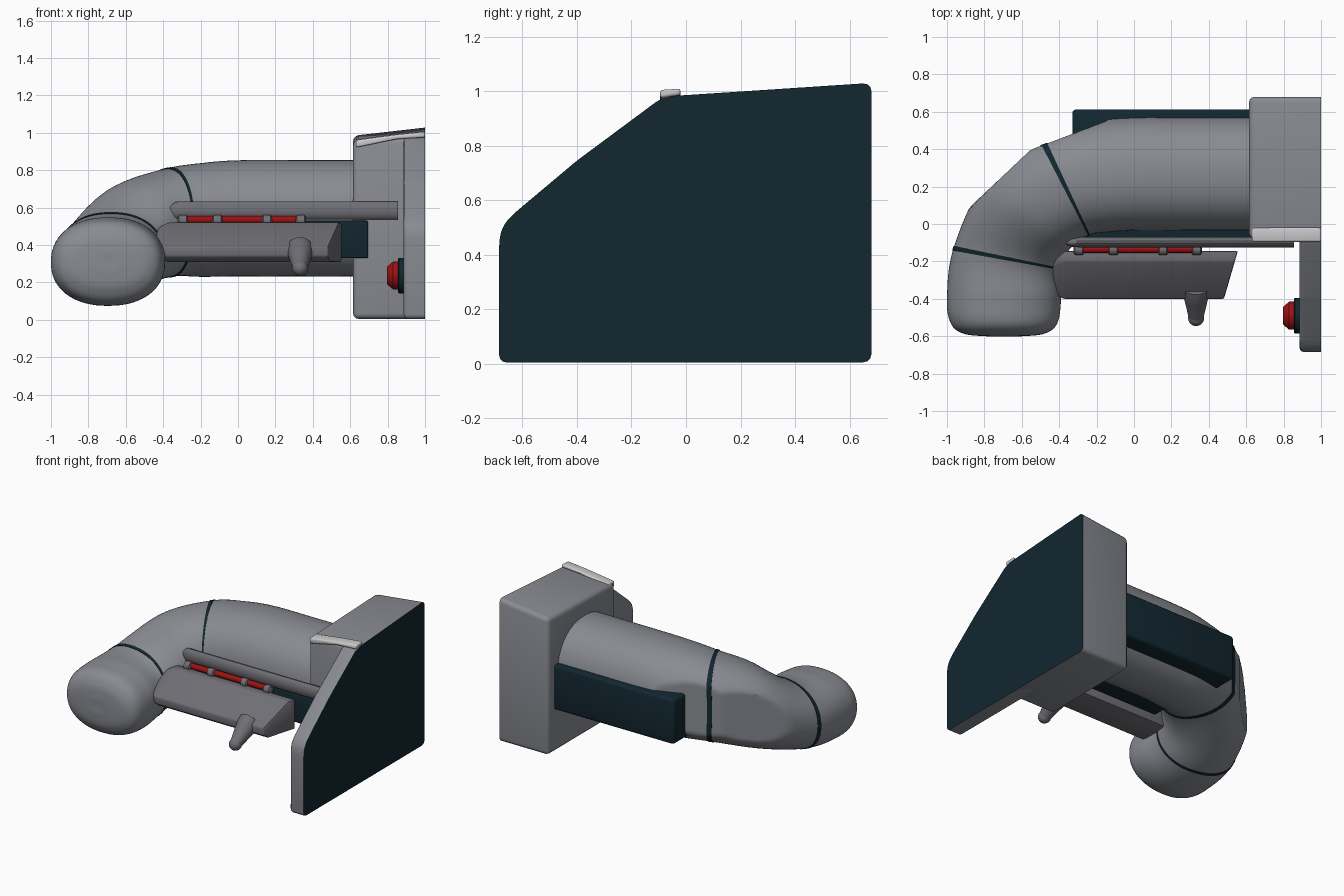
import bpy, bmesh, math
from mathutils import Vector

if "Cube" in bpy.data.objects:
    bpy.data.objects.remove(bpy.data.objects["Cube"])


def material(name, rgb):
    m = bpy.data.materials.new(name)
    m.diffuse_color = (*rgb, 1)
    m.use_nodes = True
    m.node_tree.nodes["Principled BSDF"].inputs["Base Color"].default_value = m.diffuse_color
    return m


GREY = material("shell_grey", (0.25, 0.26, 0.29))
STEEL = material("tray_grey", (0.155, 0.155, 0.175))
DARK = material("dark_blue", (0.006, 0.02, 0.03))
RED = material("red", (0.33, 0.006, 0.006))
LIGHT = material("light_grey", (0.6, 0.6, 0.61))


def make(name, verts, faces, mats, bevel=0, seg=3, keep_x=None):
    """Solid from verts/faces; edges lying in plane x=keep_x stay sharp."""
    me = bpy.data.meshes.new(name)
    bm = bmesh.new()
    vs = [bm.verts.new(v) for v in verts]
    for f in faces:
        bm.faces.new([vs[i] for i in f])
    bmesh.ops.recalc_face_normals(bm, faces=bm.faces)
    if bevel:
        sel = [e for e in bm.edges if keep_x is None
               or not all(abs(v.co.x - keep_x) < 1e-4 for v in e.verts)]
        bmesh.ops.bevel(bm, geom=sel, offset=bevel, segments=seg, profile=0.5,
                        affect='EDGES', clamp_overlap=True)
    bm.normal_update()
    if keep_x is not None:      # flat mounting side takes the second colour
        for f in bm.faces:
            f.material_index = int(f.normal.x > 0.99)
    bm.to_mesh(me)
    bm.free()
    for m in mats:
        me.materials.append(m)
    ob = bpy.data.objects.new(name, me)
    bpy.context.collection.objects.link(ob)
    bpy.ops.object.select_all(action='DESELECT')
    ob.select_set(True)
    bpy.context.view_layer.objects.active = ob
    bpy.ops.object.shade_smooth_by_angle(angle=math.radians(35))
    return ob


def loft(name, loops, mats, **kw):
    """Bridge equal-length loops and cap both ends."""
    n, k = len(loops[0]), len(loops)
    faces = [(r * n + i, r * n + (i + 1) % n, (r + 1) * n + (i + 1) % n, (r + 1) * n + i)
             for r in range(k - 1) for i in range(n)]
    faces += [tuple(range(n))[::-1], tuple(range((k - 1) * n, k * n))]
    return make(name, [p for l in loops for p in l], faces, mats, **kw)


def box(name, x, y, z, mats, **kw):
    loops = [[(a, y[0], z[0]), (a, y[1], z[0]), (a, y[1], z[1]), (a, y[0], z[1])] for a in x]
    return loft(name, loops, mats, **kw)


def lathe(name, origin, axis, prof, mat, n=32):
    """Round part along an axis; prof holds (distance, radius)."""
    q = Vector(axis).to_track_quat('Z', 'Y')
    loops = [[Vector(origin) + q @ Vector((r * math.cos(2 * math.pi * i / n),
              r * math.sin(2 * math.pi * i / n), d)) for i in range(n)] for d, r in prof]
    return loft(name, loops, [mat])


# Curved arm: centre x, y, z, half-width vector x, y, half height
ROWS = [(.72, .27, .543, 0, .305, .312), (.3, .27, .543, 0, .305, .312),
        (0, .27, .543, 0, .305, .31), (-.18, .255, .535, -.03, .30, .305),
        (-.37, .205, .52, -.13, .265, .29), (-.57, .045, .45, -.23, .175, .28),
        (-.68, -.185, .335, -.285, .055, .235), (-.695, -.4, .31, -.305, 0, .235),
        (-.695, -.53, .31, -.285, 0, .215), (-.695, -.585, .31, -.22, 0, .15),
        (-.695, -.6, .31, -.1, 0, .07), (-.695, -.6, .31, -.01, 0, .01)]
# Flattened outer sides: normal x, y and distance
FLATS = [(-.354, .935, .567), (-.686, .728, .668)]


def section(t, scale=1.0, lift=0.0, n=72):
    i = min(int(t), len(ROWS) - 2)
    f = t - i
    p = [ROWS[max(0, min(len(ROWS) - 1, i + k))] for k in (-1, 0, 1, 2)]
    cx, cy, cz, ux, uy, h = [
        0.5 * (2 * b + (c - a) * f + (2 * a - 5 * b + 4 * c - d) * f * f
               + (3 * b - a - 3 * c + d) * f ** 3) for a, b, c, d in zip(*p)]
    out = []
    for k in range(n):
        a = 2 * math.pi * k / n
        c, s = [math.copysign(abs(v) ** 0.9, v) * scale for v in (math.cos(a), math.sin(a))]
        v = Vector((cx + ux * c, cy + uy * c, cz + h * s))
        for nx, ny, d in FLATS:
            over = v.x * nx + v.y * ny - d - lift
            if over > 0 and v.x < -0.14:
                v -= Vector((nx, ny, 0)) * over
        out.append(v)
    return out


steps = 12
loft("arm_shell", [section(i / steps) for i in range((len(ROWS) - 1) * steps + 1)], [GREY])
for name, t, w in (("arm_joint_ring", 4, .05), ("wrist_joint_ring", 6, .04)):
    loft(name, [section(t - w, .97, -.02), section(t - w, 1.012, .004),
                section(t + w, 1.012, .004), section(t + w, .97, -.02)], [DARK])

# Mounting block with sloping top
loft("mount_block", [
    [(.615, -.08, .005), (.615, .68, .005), (.615, .68, .985), (.615, -.08, .96)],
    [(1, -.08, .005), (1, .68, .005), (1, .68, 1.03), (1, -.08, .98)]],
    [GREY, DARK], bevel=.03, keep_x=1)

# Side plate with sloping front edge
PLATE = [(-.685, .005), (-.685, .46), (-.67, .51), (-.63, .552), (-.4, .745), (-.09, .975),
         (.1, .975), (.1, .005)]
loft("side_plate", [[(x, y, z) for y, z in PLATE] for x in (.885, 1)],
     [GREY, DARK], bevel=.025, keep_x=1)

# Light lip along the upper front edge of the block
loft("top_lip", [[(x, -.095, b), (x, -.02, b + .01), (x, -.02, t), (x, -.095, t - .005)]
                 for x, b, t in ((.63, .92, .965), (.85, .965, .995), (1, .975, 1.01))],
     [LIGHT], bevel=.012)

# Dark side boxes on the arm
box("rear_box", (-.33, .63), (.3, .612), (.31, .63), [DARK], bevel=.02)
box("front_box", (-.26, .695), (-.1, .08), (.33, .53), [DARK], bevel=.008)

# Rail with pointed end
loft("rail", [[(x, -.097 + w * math.cos(a), .585 + h * math.sin(a))
               for a in [math.pi * (k + .5) / 8 for k in range(16)]]
              for x, w, h in ((-.375, .006, .012), (-.335, .025, .046), (-.3, .028, .05),
                              (.855, .028, .05))], [STEEL])

# Hinge rod and collars
lathe("hinge_rod", (-.31, -.135, .535), (1, 0, 0), [(0, .02), (.67, .02)], RED, 16)
for x in (-.295, -.11, .155, .335):
    lathe("hinge_collar", (x - .028, -.137, .53), (1, 0, 0),
          [(0, .018), (.008, .03), (.048, .03), (.056, .018)], STEEL, 16)

# Sloped tray with slanted ends
TRAY = [(-.145, .52), (-.145, .31), (-.36, .31), (-.4, .34), (-.4, .39), (-.2, .52)]


def tray_loop(x, slant, s):
    return [(x + slant * (y + .145), -.26 + (y + .26) * s, .415 + (z - .415) * s)
            for y, z in TRAY]


loft("tray", [tray_loop(-.435, .03, .5), tray_loop(-.415, .03, .8), tray_loop(-.37, .03, 1),
              tray_loop(.555, .29, 1)], [STEEL], bevel=.008, seg=2)

# Tapered peg with a round tip
lathe("tray_peg", (.332, -.34, .385), (0, -.83, -.55),
      [(0, .068), (.05, .068), (.08, .062), (.18, .042)]
      + [(.195 + .043 * math.sin(a), .043 * math.cos(a))
         for a in [math.radians(d) for d in range(-15, 89, 12)]], STEEL)

# Push button on the inside of the plate
lathe("button_base", (.89, -.49, .237), (-1, 0, 0), [(0, .095), (.03, .095), (.035, .09)], DARK)
lathe("button_cap", (.86, -.49, .237), (-1, 0, 0), [(0, .075), (.03, .075), (.06, .05), (.063, .045)], RED)
